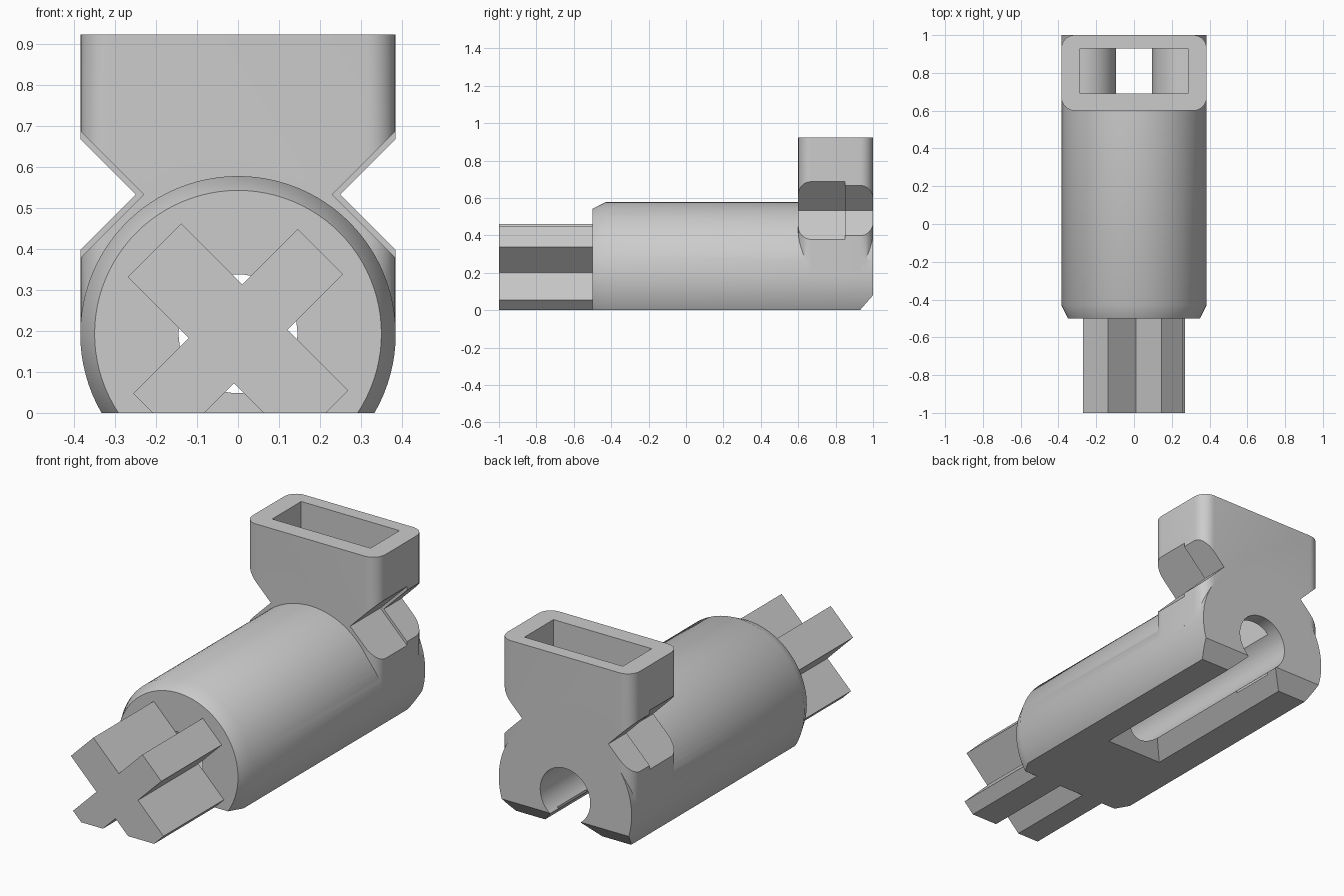
import bpy
import bmesh
from math import sin, cos, pi, radians, sqrt

if "Cube" in bpy.data.objects:
    bpy.data.objects.remove(bpy.data.objects["Cube"])

grey = bpy.data.materials.new("plain_grey")
grey.use_nodes = True
COLOUR = (0.6, 0.6, 0.6, 1)
grey.diffuse_color = COLOUR
grey.node_tree.nodes["Principled BSDF"].inputs["Base Color"].default_value = COLOUR

AXIS_Z = 0.193      # height of the barrel axis
R = 0.385           # barrel radius
BORE = 0.145


def loft(name, rings):
    """Solid skinned through rings of equal point count, capped at both ends."""
    bm = bmesh.new()
    loops = [[bm.verts.new(p) for p in ring] for ring in rings]
    for a, b in zip(loops, loops[1:]):
        for i in range(len(a)):
            j = (i + 1) % len(a)
            bm.faces.new((a[i], a[j], b[j], b[i]))
    bm.faces.new(loops[0])
    bm.faces.new(loops[-1])
    bmesh.ops.recalc_face_normals(bm, faces=bm.faces)
    mesh = bpy.data.meshes.new(name)
    bm.to_mesh(mesh)
    bm.free()
    mesh.materials.append(grey)
    obj = bpy.data.objects.new(name, mesh)
    bpy.context.collection.objects.link(obj)
    return obj


def prism_y(name, profile, y0, y1):
    return loft(name, [[(x, y, z) for x, z in profile] for y in (y0, y1)])


def circle(r, y, n=96):
    return [(r * cos(2 * pi * i / n), y, AXIS_Z + r * sin(2 * pi * i / n)) for i in range(n)]


def rect(hx, y0, y1, z):
    return [(-hx, y0, z), (hx, y0, z), (hx, y1, z), (-hx, y1, z)]


def combine(target, tool, operation="DIFFERENCE"):
    """Apply a boolean and discard the tool."""
    tool.hide_render = True
    mod = target.modifiers.new("cut", "BOOLEAN")
    mod.operation = operation
    mod.solver = "EXACT"
    mod.object = tool
    bpy.context.view_layer.objects.active = target
    bpy.ops.object.modifier_apply(modifier=mod.name)
    bpy.data.objects.remove(tool)


def smooth(obj):
    bpy.ops.object.select_all(action="DESELECT")
    obj.select_set(True)
    bpy.context.view_layer.objects.active = obj
    bpy.ops.object.shade_smooth_by_angle(angle=radians(30))


# Barrel with a chamfered front rim
body = loft("body", [circle(R - 0.035, -0.5), circle(R, -0.43), circle(R, 1)])

# Socket head: rounded upright block
def rounded_plan(z, hx=0.3845, y0=0.6, y1=1.0, r=0.07, n=8):
    pts = []
    corners = [(hx - r, y1 - r), (r - hx, y1 - r), (r - hx, y0 + r), (hx - r, y0 + r)]
    for k, (cx, cy) in enumerate(corners):
        for i in range(n + 1):
            a = (k + i / n) * pi / 2
            pts.append((cx + r * cos(a), cy + r * sin(a), z))
    return pts


head = loft("socket_head", [rounded_plan(0.21), rounded_plan(0.923)])

# V notches on both sides of the neck, shallower toward the rear
for side in (-1, 1):
    for apex, y0, y1 in ((0.23, 0.5, 0.85), (0.25, 0.84, 1.1)):
        d = 0.5 - apex
        notch = [(side * apex, 0.533), (side * 0.5, 0.533 + d), (side * 0.5, 0.533 - d)]
        combine(head, prism_y("notch", notch, y0, y1))
combine(body, head, "UNION")

# Flat underside and sloped rear lower edge
combine(body, loft("base_cut", [rect(1, -2, 2, -1), rect(1, -2, 2, 0)]))
rear = [(0.93 - 0.0875, -0.1), (1.0175, 0.1), (1.2, 0.1), (1.2, -0.1)]
combine(body, loft("rear_cut", [[(x, y, z) for y, z in rear] for x in (-1, 1)]))

# Bore and the flared slot that opens it below
combine(body, loft("bore", [circle(BORE, -0.6, 64), circle(BORE, 1.1, 64)]))
combine(body, loft("slot", [rect(0.215, -0.05, 1.1, -0.05), rect(0.075, 0.09, 1.1, 0.09)]))

# Socket pocket: wide mouth curving in to a narrow throat
half = [(0.285, 1.0)]
half += [(0.285 - 0.19 * sin(a), 0.53 + 0.19 * cos(a))
         for a in [i * pi / 24 for i in range(13)]]
half += [(0.095, -0.1)]
pocket = half + [(-x, z) for x, z in reversed(half)]
combine(body, prism_y("pocket", pocket, 0.69, 0.93))
smooth(body)

# Cross-shaped shaft: two diagonal bars, flattened below
def cross_profile(wu=0.092, wv=0.078, lu=0.284, lv=0.288):
    uv = [(lu, wv), (wu, wv), (wu, lv)]
    uv += [(-u, v) for u, v in reversed(uv)]
    uv += [(-u, -v) for u, v in uv]
    return [((u - v) / sqrt(2), AXIS_Z + (u + v) / sqrt(2)) for u, v in uv]


shaft = prism_y("cross_shaft", cross_profile(), -1, -0.5)
combine(shaft, loft("base_cut", [rect(1, -2, 2, -1), rect(1, -2, 2, 0)]))
